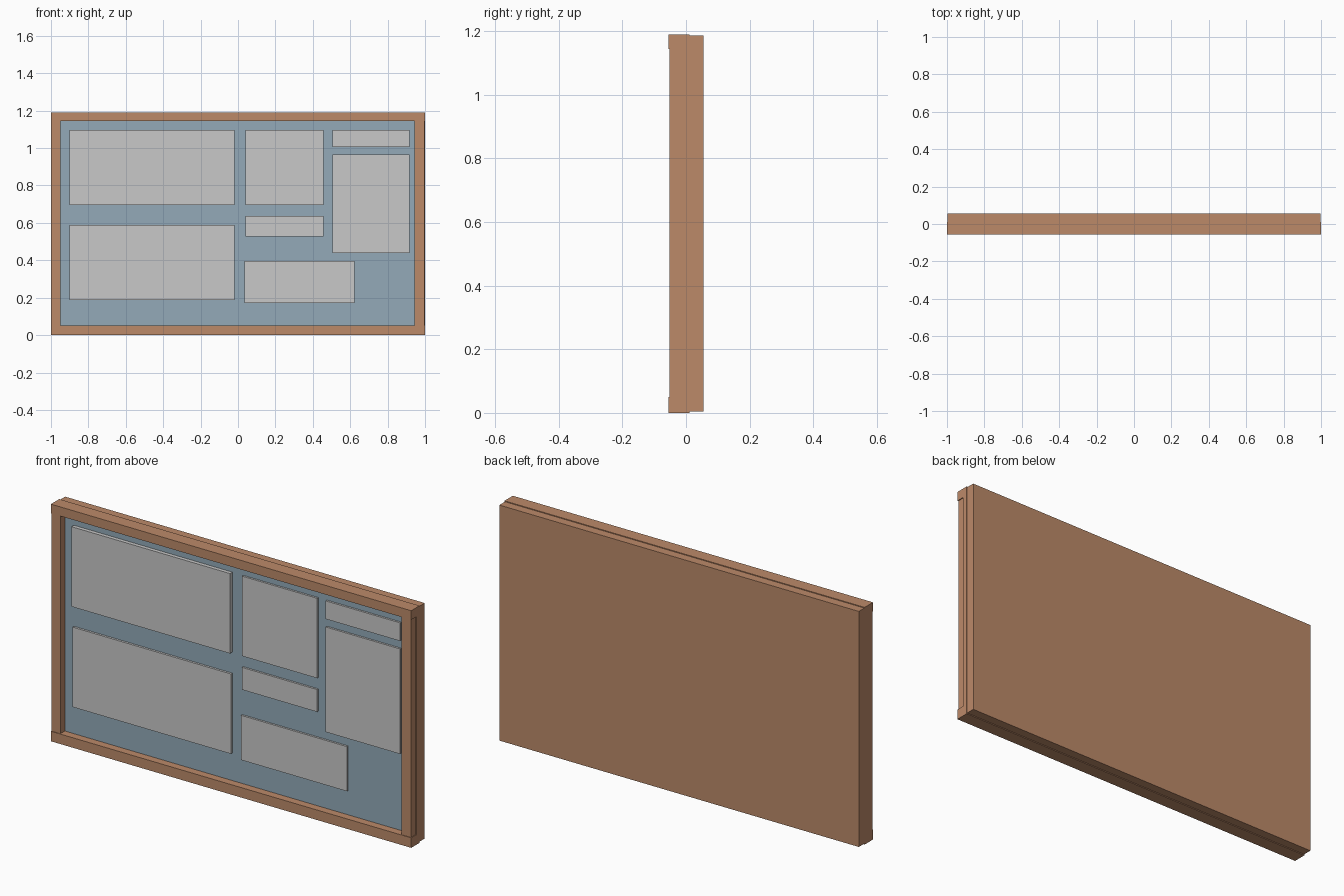
import bpy

if "Cube" in bpy.data.objects:
    bpy.data.objects.remove(bpy.data.objects["Cube"])


def material(name, rgb):
    m = bpy.data.materials.new(name)
    m.diffuse_color = (*rgb, 1.0)
    m.use_nodes = True
    m.node_tree.nodes["Principled BSDF"].inputs["Base Color"].default_value = m.diffuse_color
    return m


WOOD = material("warm brown wood", (0.503, 0.254, 0.141))
BLUE = material("grey blue board", (0.292, 0.402, 0.479))
GREY = material("light grey card", (0.58, 0.58, 0.58))


def box(name, x0, x1, y0, y1, z0, z1, mat):
    """Axis-aligned box given by its limits."""
    bpy.ops.mesh.primitive_cube_add(size=1)
    ob = bpy.context.object
    ob.name = name
    lo, hi = (x0, y0, z0), (x1, y1, z1)
    for v in ob.data.vertices:
        v.co = [lo[i] if v.co[i] < 0 else hi[i] for i in range(3)]
    ob.data.materials.append(mat)
    return ob


H = 1.19
FRONT, BOARD, STEP, BACK = -0.055, -0.016, 0.011, 0.055

# backing: full-size core and slightly smaller rear plate
box("backing_core", -1, 1, BOARD + 0.002, STEP, 0, H, WOOD)
box("rear_plate", -0.998, 0.998, STEP, BACK, 0.004, H - 0.004, WOOD)

# frame rails run the full width, stiles sit between them slightly recessed
box("bottom_rail", -1, 1, FRONT, BOARD + 0.002, 0, 0.05, WOOD)
box("top_rail", -1, 1, FRONT, BOARD + 0.002, 1.144, H, WOOD)
box("left_stile", -1, -0.95, FRONT + 0.003, BOARD + 0.002, 0.05, 1.144, WOOD)
box("right_stile", 0.943, 0.996, FRONT + 0.003, BOARD + 0.002, 0.05, 1.144, WOOD)

# blue pin board inside the frame
box("board", -0.95, 0.943, BOARD, BOARD + 0.002, 0.05, 1.144, BLUE)

# grey notices: x0, x1, z0, z1, front y
notices = [
    (-0.90, -0.02, 0.695, 1.096, -0.035),
    (-0.90, -0.02, 0.188, 0.589, -0.027),
    (0.04, 0.457, 0.695, 1.096, -0.026),
    (0.04, 0.457, 0.526, 0.638, -0.026),
    (0.035, 0.623, 0.172, 0.396, -0.026),
    (0.505, 0.917, 1.005, 1.096, -0.026),
    (0.505, 0.917, 0.438, 0.965, -0.026),
]
for i, (x0, x1, z0, z1, y) in enumerate(notices):
    box(f"notice_{i + 1}", x0, x1, y, BOARD, z0, z1, GREY)
